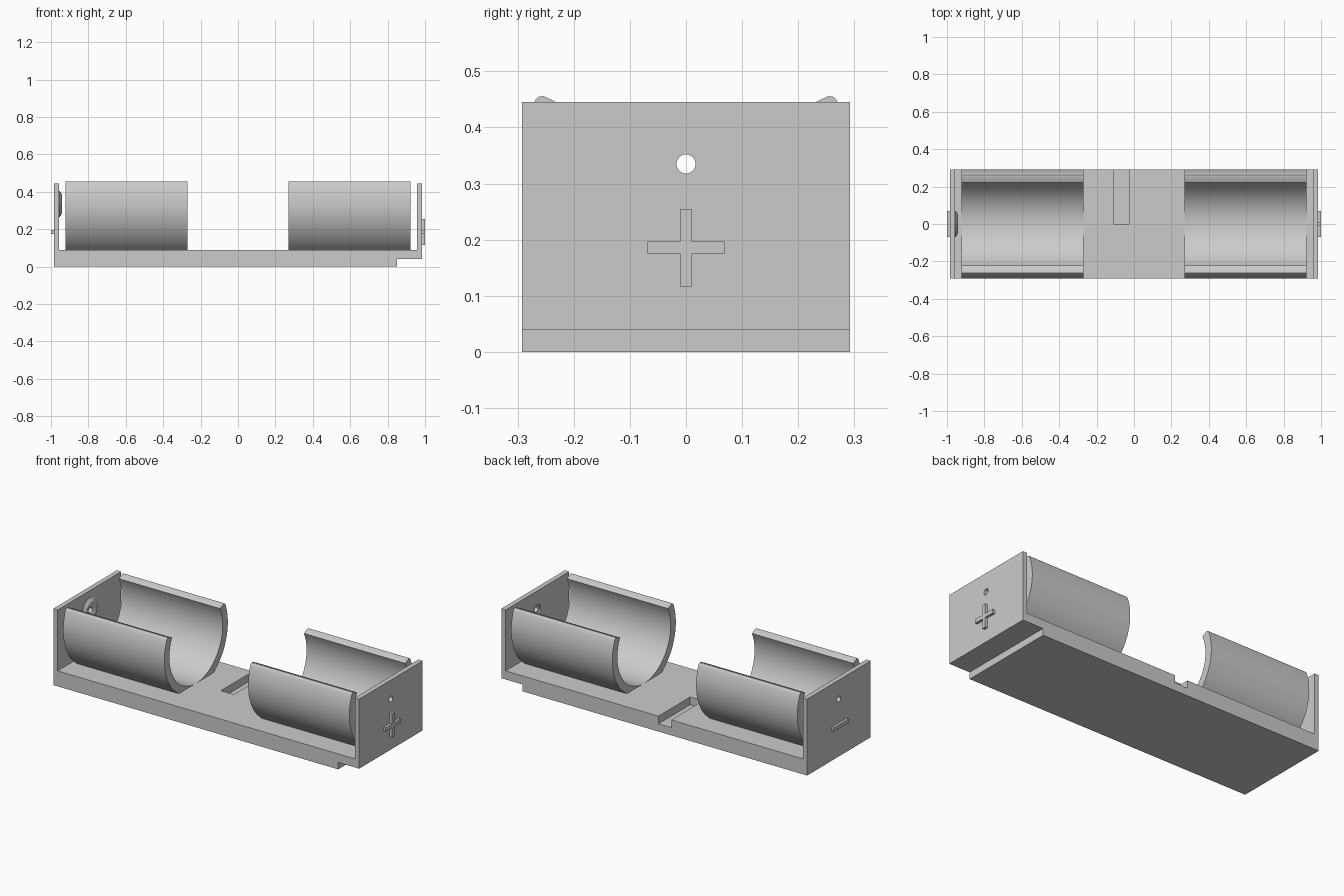
import bpy, bmesh
from math import sin, cos, pi, radians

cube = bpy.data.objects.get("Cube")
if cube:
    bpy.data.objects.remove(cube, do_unlink=True)

grey = bpy.data.materials.new("plain grey")
grey.use_nodes = True
grey.diffuse_color = (0.6, 0.6, 0.6, 1)
grey.node_tree.nodes["Principled BSDF"].inputs["Base Color"].default_value = (0.6, 0.6, 0.6, 1)

HALF_Y = 0.292
AXIS_Z = 0.335     # height of the cell axis
HOLE_R = 0.017


def extrude(name, outline, offset):
    """Closed prism from a flat 3D outline."""
    bm = bmesh.new()
    face = bm.faces.new([bm.verts.new(p) for p in outline])
    ext = bmesh.ops.extrude_face_region(bm, geom=[face])
    moved = [v for v in ext["geom"] if isinstance(v, bmesh.types.BMVert)]
    bmesh.ops.translate(bm, verts=moved, vec=offset)
    bmesh.ops.recalc_face_normals(bm, faces=bm.faces)
    mesh = bpy.data.meshes.new(name)
    bm.to_mesh(mesh)
    bm.free()
    mesh.materials.append(grey)
    obj = bpy.data.objects.new(name, mesh)
    bpy.context.collection.objects.link(obj)
    return obj


def box(name, x0, x1, y0, y1, z0, z1):
    return extrude(name, [(x0, y0, z0), (x0, y1, z0), (x0, y1, z1), (x0, y0, z1)], (x1 - x0, 0, 0))


def disc(name, radius, x0, x1):
    ring = [(x0, radius * cos(i * pi / 24), AXIS_Z + radius * sin(i * pi / 24)) for i in range(48)]
    return extrude(name, ring, (x1 - x0, 0, 0))


def activate(obj):
    bpy.ops.object.select_all(action='DESELECT')
    obj.select_set(True)
    bpy.context.view_layer.objects.active = obj


def smooth(obj):
    activate(obj)
    bpy.ops.object.shade_smooth_by_angle(angle=radians(30))


def cut(obj, cutter):
    cutter.hide_render = True
    activate(obj)
    mod = obj.modifiers.new("cut", 'BOOLEAN')
    mod.operation = 'DIFFERENCE'
    mod.solver = 'EXACT'
    mod.object = cutter
    bpy.ops.object.modifier_apply(modifier=mod.name)
    bpy.data.objects.remove(cutter, do_unlink=True)


# Tray: floor, both end walls and the step under one end
side = [(-0.985, 0), (0.85, 0), (0.85, 0.04), (0.985, 0.04), (0.985, 0.445), (0.957, 0.445),
        (0.957, 0.09), (-0.957, 0.09), (-0.957, 0.445), (-0.985, 0.445)]
tray = extrude("tray", [(x, -HALF_Y, z) for x, z in side], (0, 2 * HALF_Y, 0))

# Wire slot in the floor, wire holes and the shallow contact seat
cut(tray, box("slot_cutter", -0.11, -0.027, 0, 0.4, 0.045, 0.2))
cut(tray, disc("hole_cutter", HOLE_R, -1.1, 1.1))
cut(tray, disc("seat_cutter", 0.03, 0.9, 0.965))
smooth(tray)

# Cradles: open C-shaped clips with rounded lips
R_OUT, R_IN = HALF_Y, 0.245
lip = [(R_OUT, 22), (R_OUT * 0.997, 23.5), (R_OUT * 0.985, 24.8), (R_OUT * 0.96, 25.5)]
outer = [(R_OUT, -90 + 112 * i / 40) for i in range(40)] + lip
inner = [(R_IN, 25.5 - 115.5 * i / 40) for i in range(41)]
right_half = [(r * cos(radians(a)), r * sin(radians(a))) for r, a in outer]
right_in = [(r * cos(radians(a)), r * sin(radians(a))) for r, a in inner]
left_in = [(-y, z) for y, z in reversed(right_in[:-1])]
left_half = [(-y, z) for y, z in reversed(right_half[1:])]
section = right_half + right_in + left_in + left_half
for name, x0 in (("right_cradle", -0.922), ("left_cradle", 0.27)):
    clip = extrude(name, [(x0, y, AXIS_Z + z) for y, z in section], (0.652, 0, 0))
    smooth(clip)

# Contact boss: tapered ring around the hole, turned about the cell axis
profile = [(-0.96, HOLE_R), (-0.96, 0.07), (-0.954, 0.07), (-0.941, 0.05), (-0.941, 0.034), (-0.95, HOLE_R)]
bm = bmesh.new()
verts = [bm.verts.new((x, 0, AXIS_Z + r)) for x, r in profile]
edges = [bm.edges.new((verts[i - 1], verts[i])) for i in range(len(verts))]
bmesh.ops.spin(bm, geom=verts + edges, cent=(0, 0, AXIS_Z), axis=(1, 0, 0), angle=2 * pi, steps=48)
bmesh.ops.remove_doubles(bm, verts=bm.verts, dist=0.0001)
bmesh.ops.recalc_face_normals(bm, faces=bm.faces)
mesh = bpy.data.meshes.new("contact_boss")
bm.to_mesh(mesh)
bm.free()
mesh.materials.append(grey)
boss = bpy.data.objects.new("contact_boss", mesh)
bpy.context.collection.objects.link(boss)
smooth(boss)

# Raised polarity marks on the end walls
MARK_Z, LONG, SHORT = 0.186, 0.069, 0.011
arms = [(LONG, SHORT), (SHORT, SHORT), (SHORT, LONG)]
quarter = arms + [(-y, z) for y, z in reversed(arms)]
cross = quarter + [(-y, -z) for y, z in quarter]
cross = [p for i, p in enumerate(cross) if p != cross[i - 1]]
extrude("positive_mark", [(0.98, y, MARK_Z + z) for y, z in cross], (0.02, 0, 0))
box("negative_mark", -1.0, -0.98, -LONG, LONG, MARK_Z - SHORT, MARK_Z + SHORT)
